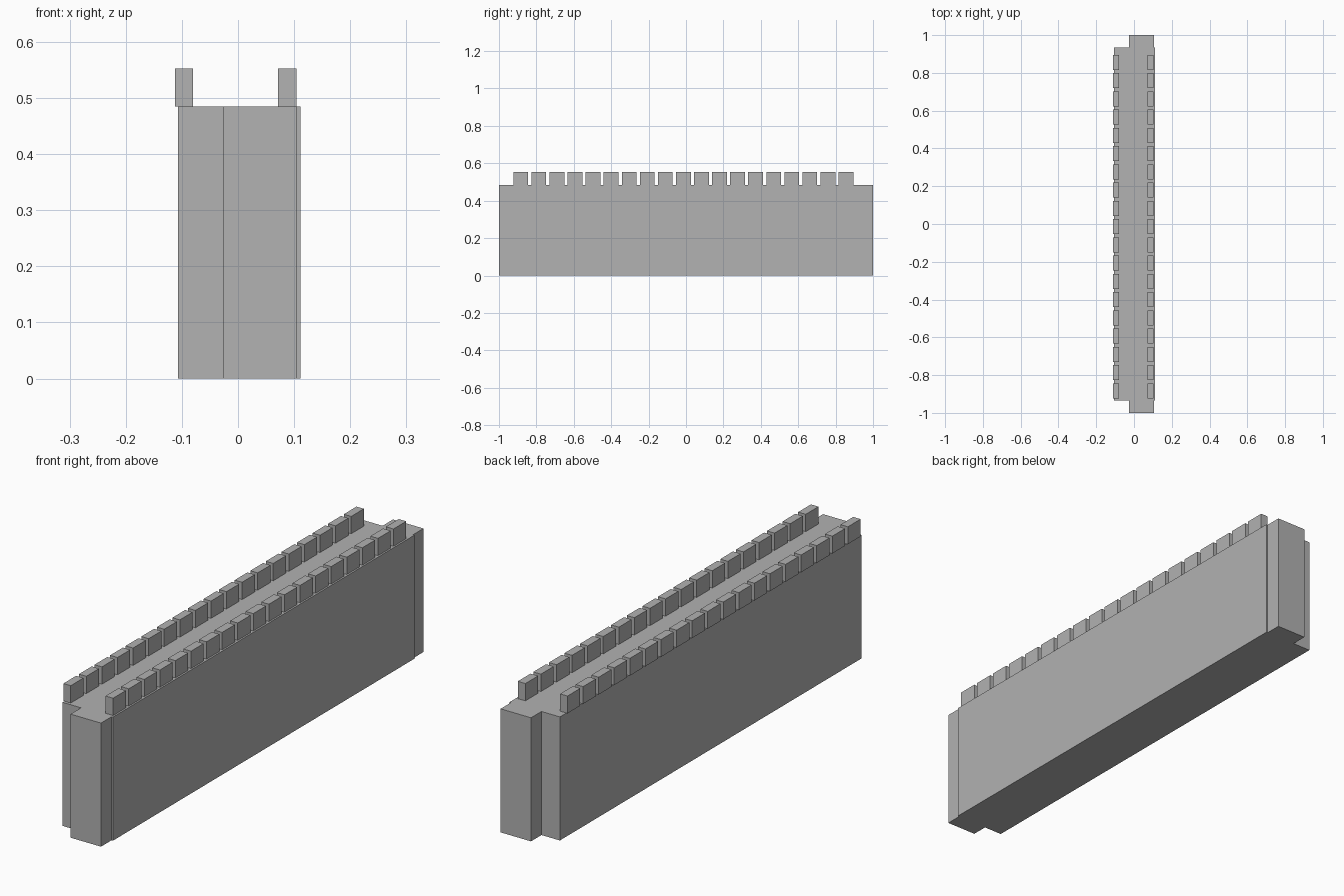
import bpy
import bmesh

cube = bpy.data.objects.get("Cube")
if cube:
    bpy.data.objects.remove(cube, do_unlink=True)

stone = bpy.data.materials.new("grey stone")
stone.use_nodes = True
colour = (0.445, 0.445, 0.445, 1)
stone.diffuse_color = colour
stone.node_tree.nodes["Principled BSDF"].inputs["Base Color"].default_value = colour

WALL_TOP = 0.485
MERLON_TOP = 0.553


def add_object(name, bm):
    bmesh.ops.recalc_face_normals(bm, faces=bm.faces)
    mesh = bpy.data.meshes.new(name)
    bm.to_mesh(mesh)
    bm.free()
    mesh.materials.append(stone)
    obj = bpy.data.objects.new(name, mesh)
    bpy.context.collection.objects.link(obj)
    return obj


def extrude_plan(name, plan, bottom, top):
    """Raise a ground plan into a solid block."""
    bm = bmesh.new()
    face = bm.faces.new([bm.verts.new((x, y, bottom)) for x, y in plan])
    raised = bmesh.ops.extrude_face_region(bm, geom=[face])["geom"]
    verts = [v for v in raised if isinstance(v, bmesh.types.BMVert)]
    bmesh.ops.translate(bm, verts=verts, vec=(0, 0, top - bottom))
    return add_object(name, bm)


# Wall with a narrower joining tongue at each end
left, right = -0.107, 0.111
tongue_left, tongue_right = -0.027, 0.105
end, tip = 0.935, 1.0
front_edge = [(left, -end), (tongue_left, -end), (tongue_left, -tip),
              (tongue_right, -tip), (tongue_right, -end), (right, -end)]
back_edge = [(x, -y) for x, y in reversed(front_edge)]
extrude_plan("wall", front_edge + back_edge, 0, WALL_TOP)

# A row of merlons along each side of the walkway
MERLONS, FIRST, LENGTH, PITCH = 19, -0.923, 0.079, 0.0966
for name, x0, x1 in (("left_merlons", 0.071, 0.104),
                     ("right_merlons", -0.112, -0.08)):
    y0, y1 = FIRST, FIRST + LENGTH
    row = extrude_plan(name, [(x0, y0), (x1, y0), (x1, y1), (x0, y1)],
                       WALL_TOP, MERLON_TOP)
    array = row.modifiers.new("repeat", 'ARRAY')
    array.count = MERLONS
    array.use_relative_offset = False
    array.use_constant_offset = True
    array.constant_offset_displace = (0, PITCH, 0)
